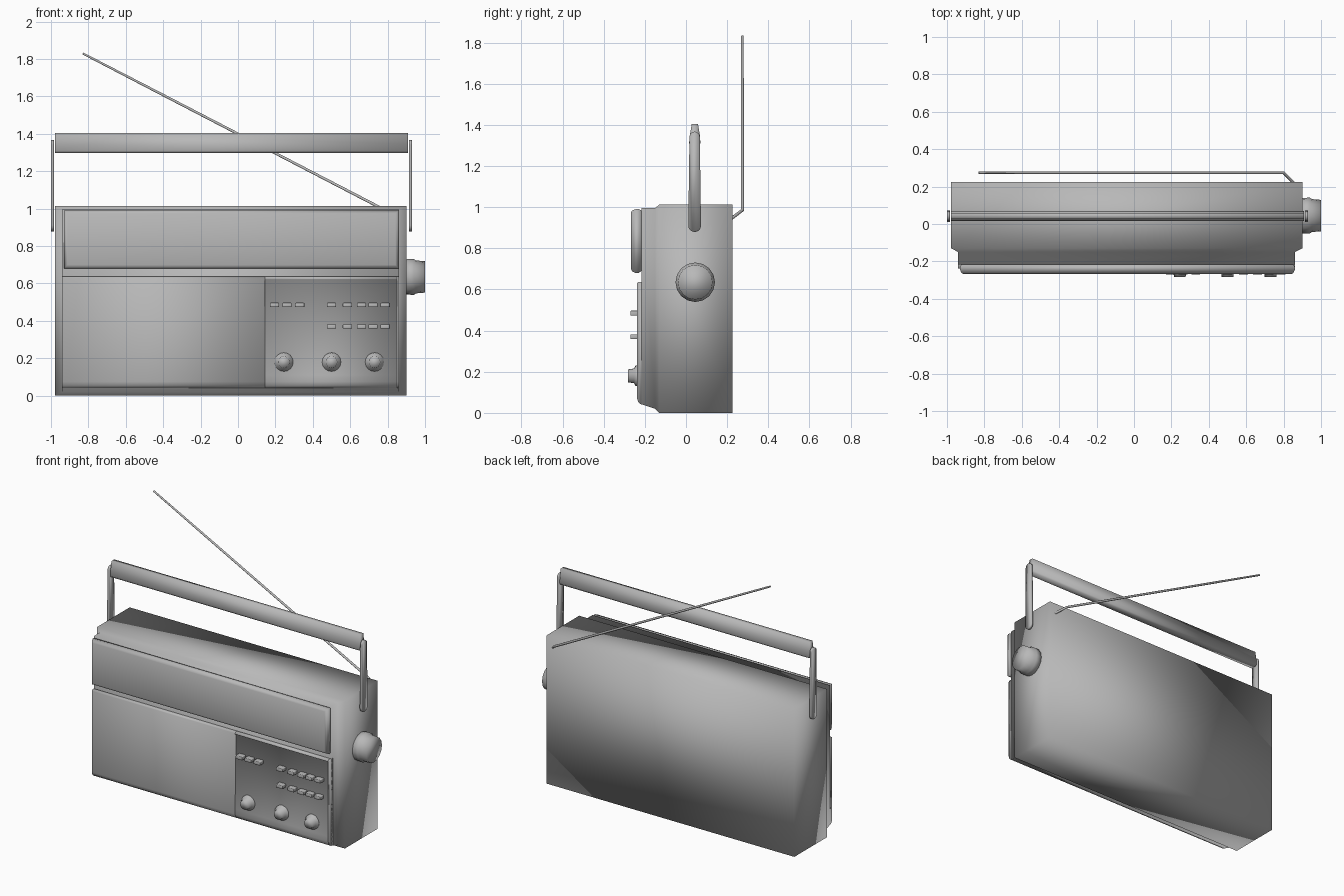
import bpy, bmesh, math
from mathutils import Vector

if "Cube" in bpy.data.objects:
    bpy.data.objects.remove(bpy.data.objects["Cube"])

grey = bpy.data.materials.new("mid_grey")
grey.diffuse_color = (0.48, 0.48, 0.48, 1)
grey.use_nodes = True
grey.node_tree.nodes["Principled BSDF"].inputs["Base Color"].default_value = grey.diffuse_color


def finish(name, bm, bevel=0, angle=180):
    bmesh.ops.remove_doubles(bm, verts=bm.verts, dist=1e-5)
    bmesh.ops.recalc_face_normals(bm, faces=bm.faces)
    me = bpy.data.meshes.new(name)
    bm.to_mesh(me)
    bm.free()
    me.materials.append(grey)
    ob = bpy.data.objects.new(name, me)
    bpy.context.collection.objects.link(ob)
    if bevel:
        m = ob.modifiers.new("bevel", 'BEVEL')
        m.width, m.segments = bevel, 2
    bpy.ops.object.select_all(action='DESELECT')
    ob.select_set(True)
    bpy.context.view_layer.objects.active = ob
    bpy.ops.object.shade_smooth_by_angle(angle=math.radians(angle))
    return ob


def loft(name, rings, **kw):
    """Skin a list of point rings and cap both ends."""
    bm = bmesh.new()
    vs = [[bm.verts.new(p) for p in r] for r in rings]
    n = len(vs[0])
    for a, b in zip(vs, vs[1:]):
        for i in range(n):
            j = (i + 1) % n
            bm.faces.new((a[i], a[j], b[j], b[i]))
    bm.faces.new(vs[0])
    bm.faces.new(vs[-1])
    return finish(name, bm, **kw)


def rect(y, x0, x1, z0, z1):
    return [(x0, y, z0), (x1, y, z0), (x1, y, z1), (x0, y, z1)]


def extrude_x(name, prof, x0, x1, **kw):
    return loft(name, [[(x, y, z) for y, z in prof] for x in (x0, x1)], **kw)


def turned(name, centre, axis, prof, n=16):
    """Turned part: prof lists (distance along axis, radius)."""
    rot = Vector((0, 0, 1)).rotation_difference(Vector(axis)).to_matrix()
    rings = [[Vector(centre) + rot @ Vector((r * math.cos(t * math.tau / n),
              r * math.sin(t * math.tau / n), d)) for t in range(n)] for d, r in prof]
    return loft(name, rings)


# Main case, stepping in toward the front, shaded softly all round
loft("case", [rect(0.225, -0.978, 0.90, 0, 1.013),
              rect(-0.13, -0.978, 0.90, 0, 1.013),
              rect(-0.15, -0.94, 0.86, 0.02, 0.995),
              rect(-0.217, -0.94, 0.86, 0.042, 0.995)])

# Lower front panel: speaker side, right rim, and sloped control area
front = [(-0.20, 0.037), (-0.222, 0.043), (-0.233, 0.055), (-0.239, 0.075)]
top = [(-0.239, 0.628), (-0.232, 0.636), (-0.20, 0.636)]
extrude_x("speaker_panel", front + top, -0.94, 0.145)
extrude_x("panel_rim", front + top, 0.85, 0.86)
extrude_x("control_panel", front + [(-0.239, 0.11), (-0.228, 0.615), (-0.239, 0.622)] + top,
          0.145, 0.85)

# Tuning display: slab with chamfered front edge
loft("tuning_display", [rect(-0.21, -0.92, 0.85, 0.695, 0.98),
                        rect(-0.23, -0.93, 0.86, 0.68, 0.99),
                        rect(-0.245, -0.93, 0.86, 0.68, 0.99),
                        rect(-0.262, -0.922, 0.852, 0.688, 0.983),
                        rect(-0.268, -0.912, 0.842, 0.70, 0.974)])

# Push buttons
left = [0.195, 0.262, 0.33]
right = [0.50, 0.585, 0.66, 0.722, 0.787]
for z, xs in ((0.485, left + right), (0.37, right)):
    for x in xs:
        w, h = 0.025, 0.012
        loft("button", [rect(y, x - w, x + w, z - h, z + h) for y in (-0.22, -0.27)],
             bevel=0.004)

# Front knobs
for x in (0.245, 0.50, 0.73):
    turned("front_knob", (x, -0.225, 0.18), (0, -1, 0),
           [(0, 0.051), (0.02, 0.05), (0.027, 0.036), (0.058, 0.031)])

# Large tuning knob on the right side
turned("tuning_knob", (0.89, 0.045, 0.635), (1, 0, 0),
       [(0, 0.094), (0.05, 0.096), (0.062, 0.088), (0.11, 0.084)])

# Handle grip
extrude_x("handle_grip", [(0.015, 1.31), (0.022, 1.298), (0.063, 1.298), (0.07, 1.31),
                          (0.068, 1.345), (0.058, 1.405), (0.028, 1.405), (0.018, 1.345)],
          -0.978, 0.908)

# Handle arms with rounded ends
arm = []
for cz, r, a0 in ((0.91, 0.031, math.pi), (1.342, 0.025, 0)):
    arm += [(0.042 + r * math.cos(a0 + i * math.pi / 8),
             cz + r * math.sin(a0 + i * math.pi / 8)) for i in range(9)]
for x0, x1 in ((-1.0, -0.985), (0.914, 0.93)):
    extrude_x("handle_arm", arm, x0, x1)

# Telescopic antenna, bent at its base and thinner toward the tip
cu = bpy.data.curves.new("antenna", 'CURVE')
cu.dimensions = '3D'
cu.bevel_depth, cu.bevel_resolution, cu.use_fill_caps = 0.008, 2, True
cu.materials.append(grey)
pts = [(0.858, 0.215, 0.94, 1), (0.80, 0.274, 0.985, 1),
       (-0.44, 0.274, 1.628, 0.9), (-0.83, 0.274, 1.83, 0.75)]
sp = cu.splines.new('POLY')
sp.points.add(len(pts) - 1)
for p, (x, y, z, r) in zip(sp.points, pts):
    p.co, p.radius = (x, y, z, 1), r
bpy.context.collection.objects.link(bpy.data.objects.new("antenna", cu))
